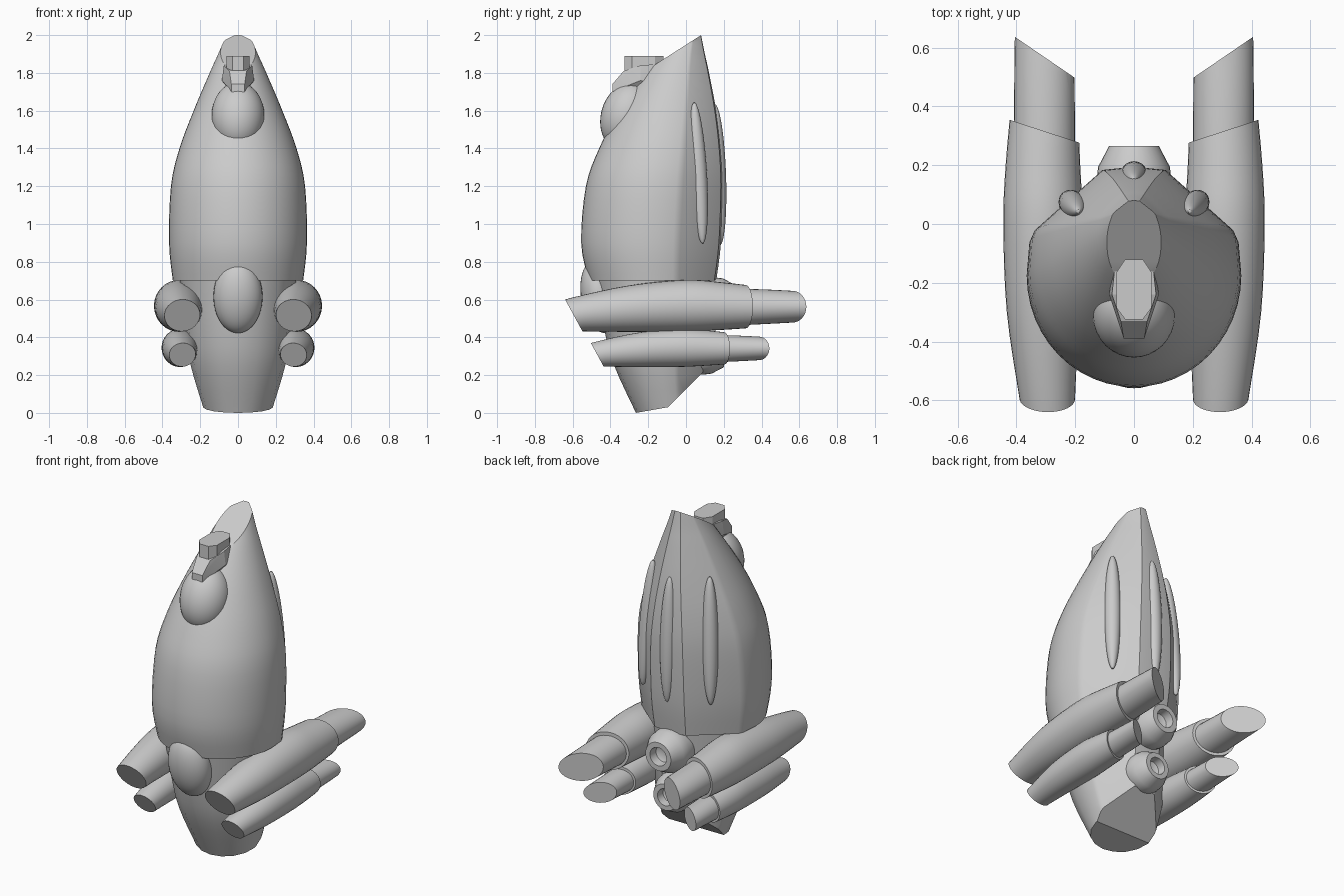
import bpy, bmesh
from math import sin, cos, pi, radians
from mathutils import Vector, Matrix

cube = bpy.data.objects.get("Cube")
if cube:
    bpy.data.objects.remove(cube, do_unlink=True)

GREY = (0.6, 0.6, 0.6, 1)
mat = bpy.data.materials.new("hull_grey")
mat.use_nodes = True
mat.diffuse_color = GREY
mat.node_tree.nodes["Principled BSDF"].inputs["Base Color"].default_value = GREY


def finish(name, bm, angle=30):
    bmesh.ops.recalc_face_normals(bm, faces=bm.faces)
    mesh = bpy.data.meshes.new(name)
    bm.to_mesh(mesh)
    bm.free()
    mesh.materials.append(mat)
    ob = bpy.data.objects.new(name, mesh)
    bpy.context.collection.objects.link(ob)
    bpy.ops.object.select_all(action='DESELECT')
    ob.select_set(True)
    bpy.context.view_layer.objects.active = ob
    bpy.ops.object.shade_smooth_by_angle(angle=radians(angle))
    return ob


def smooth_rows(rows, steps=4):
    """Catmull-Rom interpolation through rows of section values."""
    out = []
    for i in range(len(rows) - 1):
        a, b, c, d = (rows[max(0, min(len(rows) - 1, i + k))] for k in (-1, 0, 1, 2))
        for s in range(steps):
            t = s / steps
            out.append([q + t * ((r - p) + t * (2 * p - 5 * q + 4 * r - e + t * (3 * q - p - 3 * r + e))) / 2
                        for p, q, r, e in zip(a, b, c, d)])
    return out + [rows[-1]]


def loft(rings):
    bm = bmesh.new()
    vs = [[bm.verts.new(p) for p in ring] for ring in rings]
    n = len(vs[0])
    for a, b in zip(vs, vs[1:]):
        for i in range(n):
            j = (i + 1) % n
            bm.faces.new((a[i], a[j], b[j], b[i]))
    bm.faces.new(vs[0])
    bm.faces.new(vs[-1])
    return bm


def cut(bm, point, normal):
    """Slice away everything on the normal side and close the opening."""
    bmesh.ops.bisect_plane(bm, geom=bm.verts[:] + bm.edges[:] + bm.faces[:],
                           plane_co=point, plane_no=normal, clear_outer=True)
    bmesh.ops.holes_fill(bm, edges=[e for e in bm.edges if e.is_boundary], sides=0)


def hull_ring(row, arc):
    """Round front, straight angled panels at the back."""
    z, w, front, back = row
    half = [(0.3, 0.015), (0.93, 0.29), (0.975, 0.34)]
    half += [(cos(k * pi / 2 / arc), 0.49 + 0.51 * sin(k * pi / 2 / arc)) for k in range(arc)]
    full = [(0, 0)] + half + [(0, 1)] + [(-u, v) for u, v in reversed(half)]
    return [(u * w, back + (front - back) * v, z) for u, v in full]


def ellipsoid(name, center, radii, tilt=(0, 0)):
    bm = bmesh.new()
    m = (Matrix.Translation(center) @ Matrix.Rotation(tilt[0], 4, 'X')
         @ Matrix.Rotation(tilt[1], 4, 'Y') @ Matrix.Diagonal((*radii, 1)))
    bmesh.ops.create_uvsphere(bm, u_segments=32, v_segments=24, radius=1, matrix=m)
    return finish(name, bm)


def convex(name, points):
    bm = bmesh.new()
    for x, y, z in points:
        for s in (-1, 1):
            bm.verts.new((s * x, y, z))
    bmesh.ops.convex_hull(bm, input=bm.verts[:])
    bmesh.ops.dissolve_limit(bm, angle_limit=radians(2), verts=bm.verts[:], edges=bm.edges[:])
    return finish(name, bm, 10)


# Main hull: height, half width, front, back; sloped cut at the nose
upper = [(0.70, 0.345, -0.515, 0.16), (0.90, 0.365, -0.555, 0.185), (1.2, 0.355, -0.53, 0.195),
         (1.4, 0.31, -0.46, 0.185), (1.6, 0.235, -0.355, 0.16), (1.8, 0.15, -0.22, 0.122),
         (1.9, 0.105, -0.14, 0.10), (2.0, 0.062, -0.05, 0.08), (2.06, 0.03, 0.01, 0.068)]
bm = loft([hull_ring(r, 12) for r in smooth_rows(upper)])
cut(bm, (0, 0.08, 2.0), (0, -0.16, 0.25))
finish("main_hull", bm)

# Lower hull: tapered, with two angled cuts underneath
lower = [(-0.05, 0.16, -0.24, 0.05), (0.0, 0.175, -0.265, 0.06), (0.25, 0.25, -0.38, 0.10),
         (0.45, 0.28, -0.435, 0.12), (0.72, 0.31, -0.485, 0.13)]
bm = loft([hull_ring(r, 4) for r in smooth_rows(lower)])
cut(bm, (0, -0.265, 0), (0, 0.03, -0.17))
cut(bm, (0, -0.095, 0.03), (0, 0.2, -0.2))
finish("lower_hull", bm)

# Domes on the front
ellipsoid("canopy", (0, -0.31, 1.57), (0.14, 0.14, 0.185), (-0.3, 0))
ellipsoid("front_dome", (0, -0.455, 0.615), (0.13, 0.1, 0.195), (0.18, 0))

# Slender blisters on the back panels
ellipsoid("back_blister", (0, 0.165, 1.26), (0.047, 0.047, 0.375), (0.035, 0))
for side, label in ((1, "left"), (-1, "right")):
    ellipsoid(label + "_blister", (side * 0.208, 0.066, 1.27), (0.045, 0.045, 0.375),
              (0.06, -side * 0.05))

# Faceted turret above the canopy
convex("turret_neck", [(0.035, -0.39, 1.70), (0.035, -0.39, 1.74), (0.045, -0.33, 1.81),
                       (0.085, -0.24, 1.76), (0.075, -0.24, 1.84), (0.06, -0.1, 1.85),
                       (0.06, -0.1, 1.72)])
convex("turret_head", [(x, y, z) for z in (1.80, 1.89)
                       for x, y in ((0.03, -0.325), (0.06, -0.285), (0.06, -0.165), (0.03, -0.12))])


# Engine pods: a slanted sleeve with a narrower tube emerging behind
SLEEVE = [(-0.75, -0.025, -0.075, 0.08, 0.075), (-0.6, -0.015, -0.046, 0.094, 0.09),
          (-0.3, 0, -0.015, 0.123, 0.123), (0, 0, 0, 0.135, 0.137),
          (0.2, 0, -0.002, 0.127, 0.125), (0.42, -0.005, -0.007, 0.112, 0.105)]
TUBE = [(0.2, -0.005, -0.007, 0.105, 0.1), (0.45, -0.005, -0.005, 0.103, 0.09),
        (0.7, -0.005, -0.005, 0.1, 0.076)]


def pod(name, rows, center, scale, side, cuts):
    bm = loft([[(x + rx * cos(k * pi / 16), y, z + rz * sin(k * pi / 16)) for k in range(32)]
               for y, x, z, rx, rz in smooth_rows(rows)])
    for point, normal in cuts:
        cut(bm, point, normal)
    m = (Matrix.Diagonal((side, 1, 1, 1)) @ Matrix.Translation(center)
         @ Matrix.Scale(scale, 4))
    bmesh.ops.transform(bm, matrix=m, verts=bm.verts[:])
    finish(name, bm)


FRONT_CUT = ((0, -0.64, 0.033), (0, -0.165, -0.09))
SLEEVE_CUT = ((0.115, 0.355, 0), (-0.08, 0.245, 0))
TUBE_CUT = ((0.1, 0.64, 0), (-0.14, 0.205, 0))
for side, label in ((1, "left"), (-1, "right")):
    for level, center, scale in (("upper", (0.31, 0, 0.567), 1), ("lower", (0.305, -0.03, 0.345), 0.74)):
        pod(f"{label}_{level}_sleeve", SLEEVE, center, scale, side, (FRONT_CUT, SLEEVE_CUT))
        pod(f"{label}_{level}_tube", TUBE, center, scale, side, (TUBE_CUT,))

# Rear nozzles: rounded cones with a recessed hole, radius and depth
NOZZLE = [(0.12, -0.18), (0.128, -0.12), (0.122, -0.07), (0.085, 0), (0.055, 0),
          (0.05, -0.05), (0.03, -0.06)]
for label, y, z, s in (("upper", 0.265, 0.59, 1), ("lower", 0.2, 0.32, 0.92)):
    bm = loft([[(s * r * cos(k * pi / 16), y + s * d, z + s * r * sin(k * pi / 16))
                for k in range(32)] for r, d in NOZZLE])
    finish(label + "_nozzle", bm)
